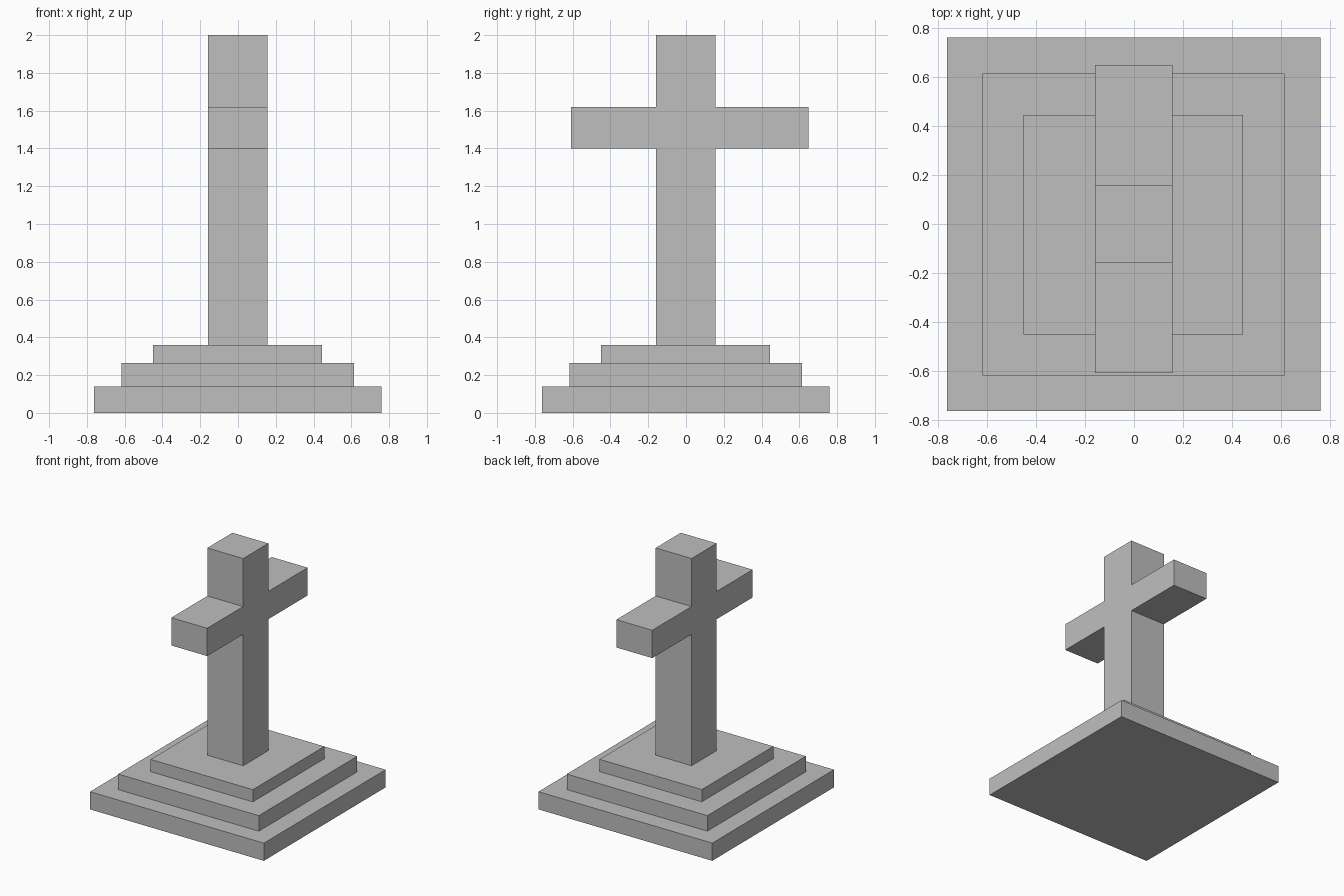
import bpy
import bmesh

cube = bpy.data.objects.get("Cube")
if cube:
    bpy.data.objects.remove(cube, do_unlink=True)

# Plain grey stone
stone = bpy.data.materials.new("grey_stone")
stone.use_nodes = True
colour = (0.52, 0.52, 0.52, 1)
stone.diffuse_color = colour
stone.node_tree.nodes["Principled BSDF"].inputs["Base Color"].default_value = colour


def prism(name, outline, offset):
    """Extrude a closed outline of 3D points by an offset vector."""
    bm = bmesh.new()
    face = bm.faces.new([bm.verts.new(p) for p in outline])
    grown = bmesh.ops.extrude_face_region(bm, geom=[face])
    new_verts = [g for g in grown["geom"] if isinstance(g, bmesh.types.BMVert)]
    bmesh.ops.translate(bm, verts=new_verts, vec=offset)
    bmesh.ops.recalc_face_normals(bm, faces=bm.faces)
    mesh = bpy.data.meshes.new(name)
    bm.to_mesh(mesh)
    bm.free()
    mesh.materials.append(stone)
    obj = bpy.data.objects.new(name, mesh)
    bpy.context.collection.objects.link(obj)
    return obj


# Three square steps: name, low edge, high edge, bottom, top
for name, lo, hi, bottom, top in (
    ("lower_step", -0.762, 0.76, 0, 0.14),
    ("middle_step", -0.617, 0.614, 0.14, 0.263),
    ("upper_step", -0.45, 0.445, 0.263, 0.36),
):
    square = [(lo, lo, bottom), (hi, lo, bottom), (hi, hi, bottom), (lo, hi, bottom)]
    prism(name, square, (0, 0, top - bottom))

# Cross cut from one slab, arms running front to back
near, far = -0.158, 0.156
arm_near, arm_far = -0.608, 0.648
foot, arm_low, arm_high, head = 0.36, 1.4, 1.62, 2
profile = [
    (near, foot), (far, foot), (far, arm_low), (arm_far, arm_low),
    (arm_far, arm_high), (far, arm_high), (far, head), (near, head),
    (near, arm_high), (arm_near, arm_high), (arm_near, arm_low), (near, arm_low),
]
prism("cross", [(near, y, z) for y, z in profile], (far - near, 0, 0))
